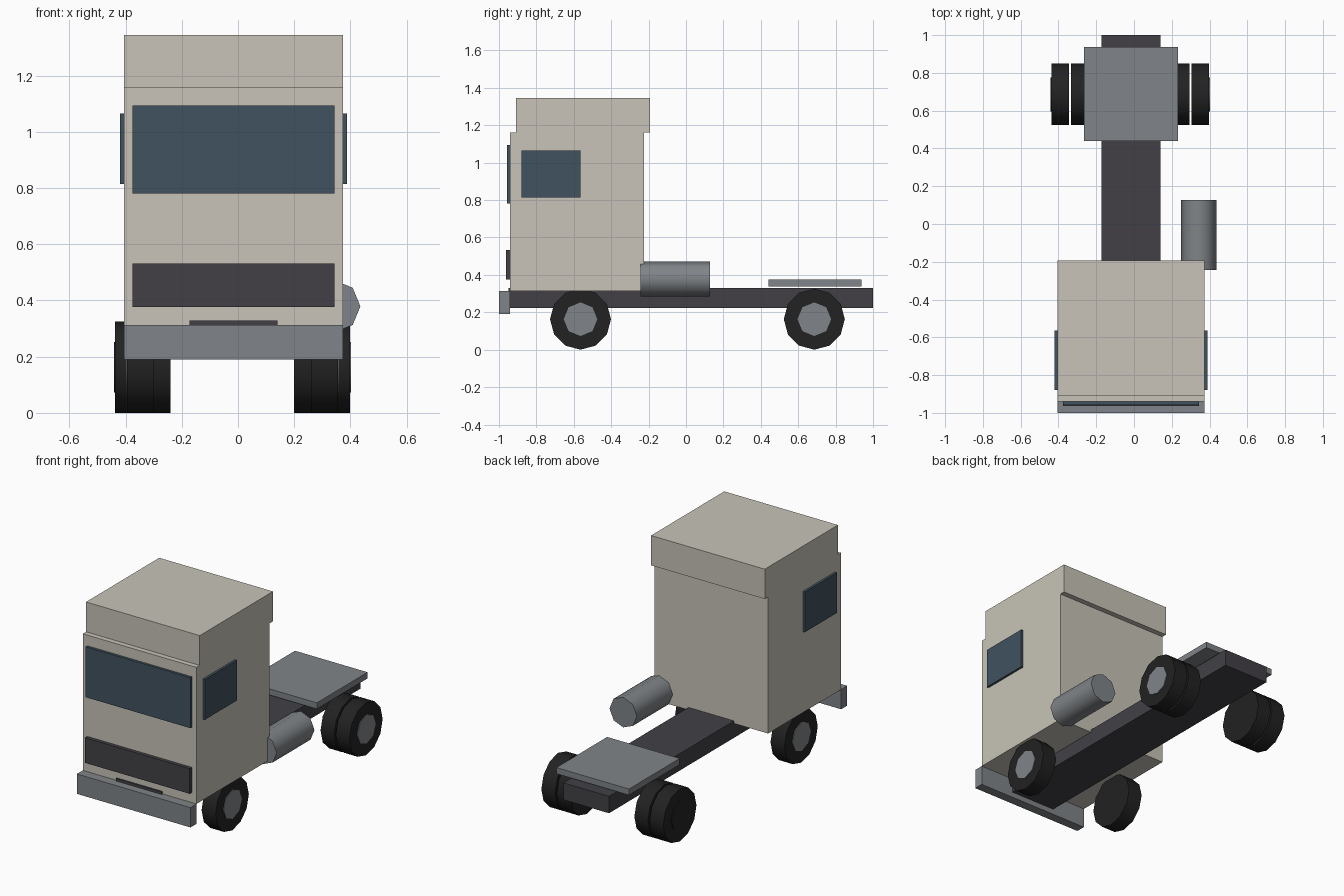
import bpy
from math import radians

if "Cube" in bpy.data.objects:
    bpy.data.objects.remove(bpy.data.objects["Cube"])


def material(name, rgb):
    m = bpy.data.materials.new(name)
    m.use_nodes = True
    m.diffuse_color = (*rgb, 1)
    m.node_tree.nodes["Principled BSDF"].inputs["Base Color"].default_value = (*rgb, 1)
    return m


BEIGE = material("beige paint", (0.58, 0.55, 0.48))
GLASS = material("blue glass", (0.051, 0.084, 0.115))
DARK = material("dark frame", (0.054, 0.051, 0.06))
GREY = material("grey metal", (0.216, 0.231, 0.246))
RUBBER = material("black rubber", (0.016, 0.016, 0.016))

MID = -0.016        # centre line of the bodywork
AXLE_MID = -0.02    # centre line of the wheels
WHEEL_R = 0.163
HUB_R = 0.09


def box(name, mat, x, y, z):
    """Box from (min, max) pairs on each axis."""
    spans = (x, y, z)
    bpy.ops.mesh.primitive_cube_add(size=1, location=[(a + b) / 2 for a, b in spans])
    ob = bpy.context.object
    ob.name = name
    ob.scale = [b - a for a, b in spans]
    bpy.ops.object.transform_apply(location=False, rotation=False, scale=True)
    ob.data.materials.append(mat)
    return ob


def centred(name, mat, half, y, z):
    return box(name, mat, (MID - half, MID + half), y, z)


def cylinder(name, mat, sides, radius, length, location, axis):
    rot = (0, radians(90), 0) if axis == "x" else (radians(90), 0, 0)
    bpy.ops.mesh.primitive_cylinder_add(vertices=sides, radius=radius, depth=length,
                                        location=location, rotation=rot)
    ob = bpy.context.object
    ob.name = name
    ob.data.materials.append(mat)
    bpy.ops.object.shade_smooth_by_angle(angle=radians(60))
    return ob


# Frame, bumper and coupling plate
centred("chassis", DARK, 0.156, (-0.95, 1.0), (0.224, 0.329))
centred("bumper", GREY, 0.39, (-1.0, -0.941), (0.19, 0.313))
centred("coupling_plate", GREY, 0.249, (0.44, 0.937), (0.337, 0.375))

# Cab with its overhanging roof
centred("cab", BEIGE, 0.39, (-0.941, -0.225), (0.313, 1.16))
centred("roof", BEIGE, 0.39, (-0.909, -0.192), (1.16, 1.345))
centred("windshield", GLASS, 0.359, (-0.957, -0.94), (0.781, 1.094))
centred("grille", DARK, 0.359, (-0.963, -0.94), (0.376, 0.532))
for side, s in (("left", 1), ("right", -1)):
    edges = sorted((MID + s * 0.385, MID + s * 0.404))
    box(side + "_window", GLASS, edges, (-0.879, -0.565), (0.815, 1.065))

# Fuel tank on the left side only
cylinder("fuel_tank", GREY, 8, 0.0935, 0.37, (0.342, -0.058, 0.379), "y")


def wheel(name, s, y, inner, outer):
    cylinder(name, RUBBER, 12, WHEEL_R, outer - inner,
             (AXLE_MID + s * (inner + outer) / 2, y, WHEEL_R), "x")


def hub(name, mat, s, y, face):
    cylinder(name, mat, 8, HUB_R, 0.03, (AXLE_MID + s * (face - 0.011), y, WHEEL_R), "x")


# Single front wheels, twin rear wheels
for side, s in (("left", 1), ("right", -1)):
    wheel(side + "_front_wheel", s, -0.564, 0.279, 0.375)
    hub(side + "_front_hub", GREY, s, -0.564, 0.375)
    wheel(side + "_rear_inner_wheel", s, 0.686, 0.22, 0.313)
    wheel(side + "_rear_outer_wheel", s, 0.686, 0.324, 0.418)
    hub(side + "_rear_hub", GREY if s > 0 else RUBBER, s, 0.686, 0.418)
